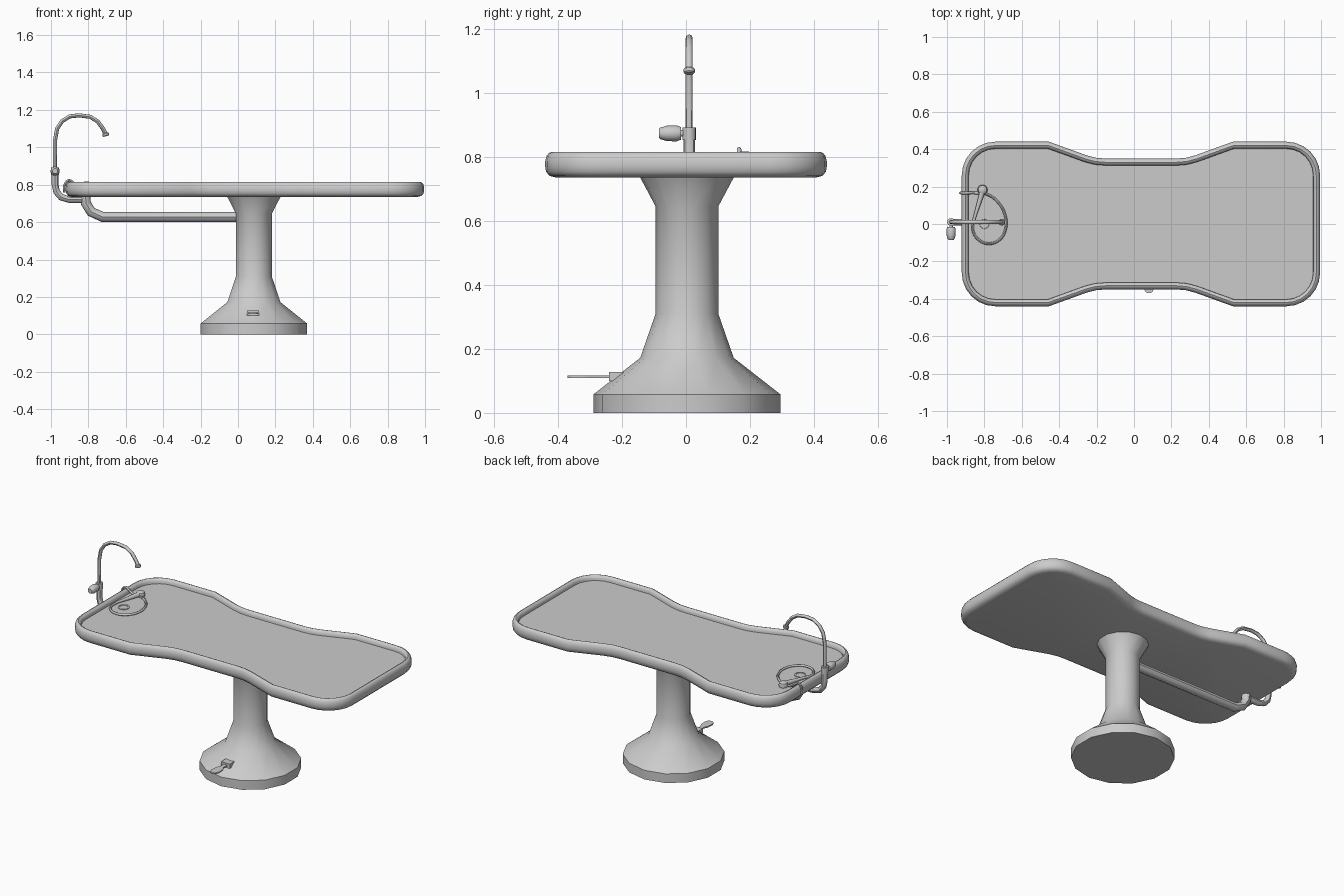
import bpy, bmesh, math
from mathutils import Vector

cube = bpy.data.objects.get("Cube")
if cube:
    bpy.data.objects.remove(cube, do_unlink=True)

GREY = 0.6
steel = bpy.data.materials.new("grey_steel")
steel.use_nodes = True
steel.diffuse_color = (GREY, GREY, GREY, 1)
steel.node_tree.nodes["Principled BSDF"].inputs["Base Color"].default_value = (GREY, GREY, GREY, 1)

CY = 0.003    # centre line of the table
PY = 0.01     # centre line of the plumbing
TAP_X = -0.978
BED_Z = 0.785


def finish(name, mesh, angle=35):
    ob = bpy.data.objects.new(name, mesh)
    bpy.context.scene.collection.objects.link(ob)
    mesh.materials.clear()
    mesh.materials.append(steel)
    bpy.ops.object.select_all(action='DESELECT')
    ob.select_set(True)
    bpy.context.view_layer.objects.active = ob
    bpy.ops.object.shade_smooth_by_angle(angle=math.radians(angle))
    return ob


def loft(name, rings, angle=35):
    """Skin a list of equal-length closed rings and cap both ends."""
    bm = bmesh.new()
    loops = [[bm.verts.new(p) for p in ring] for ring in rings]
    n = len(loops[0])
    for a, b in zip(loops, loops[1:]):
        for i in range(n):
            j = (i + 1) % n
            bm.faces.new((a[i], a[j], b[j], b[i]))
    bm.faces.new(loops[0][::-1])
    bm.faces.new(loops[-1])
    bmesh.ops.recalc_face_normals(bm, faces=bm.faces)
    mesh = bpy.data.meshes.new(name)
    bm.to_mesh(mesh)
    bm.free()
    return finish(name, mesh, angle)


def lathe(name, origin, axis, profile, sides=14):
    """Turn (radius, distance) pairs around an axis."""
    origin, axis = Vector(origin), Vector(axis).normalized()
    up = Vector((0, 1, 0)) if abs(axis.y) < 0.9 else Vector((0, 0, 1))
    u = (up - axis * up.dot(axis)).normalized()
    v = axis.cross(u)
    turns = [2 * math.pi * i / sides for i in range(sides)]
    return loft(name, [[origin + axis * d + (u * math.cos(t) + v * math.sin(t)) * r
                        for t in turns] for r, d in profile], 40)


def tube(name, points, radius, smooth=False):
    """Sweep a round section along a path."""
    cu = bpy.data.curves.new(name, 'CURVE')
    cu.dimensions = '3D'
    cu.bevel_depth = radius
    cu.bevel_resolution = 2
    cu.use_fill_caps = True
    if smooth:
        cu.resolution_u = 4
        sp = cu.splines.new('BEZIER')
        sp.bezier_points.add(len(points) - 1)
        for bp, p in zip(sp.bezier_points, points):
            bp.co = p
            bp.handle_left_type = bp.handle_right_type = 'AUTO'
    else:
        sp = cu.splines.new('POLY')
        sp.points.add(len(points) - 1)
        for sp_point, p in zip(sp.points, points):
            sp_point.co = (*p, 1)
    temp = bpy.data.objects.new(name + "_path", cu)
    bpy.context.scene.collection.objects.link(temp)
    bpy.context.view_layer.update()
    deps = bpy.context.evaluated_depsgraph_get()
    mesh = bpy.data.meshes.new_from_object(temp.evaluated_get(deps))
    bpy.data.objects.remove(temp, do_unlink=True)
    return finish(name, mesh, 45)


# Pedestal: flared foot, straight column and flared neck
lathe("pedestal", (0.085, CY, 0), (0, 0, 1),
      [(0.292, 0), (0.292, 0.058), (0.146, 0.172), (0.098, 0.31), (0.098, 0.645), (0.147, 0.737)])

# Table outline: one quarter, mirrored to four
quarter = [(0.19, 0.35), (0.24, 0.354), (0.29, 0.367), (0.492, 0.44), (0.778, 0.44)]
for i in range(1, 7):
    t = math.pi / 2 * (1 - i / 6)
    quarter.append((0.778 + 0.18 * math.cos(t), 0.26 + 0.18 * math.sin(t)))
half = quarter + [(x, -y) for x, y in reversed(quarter)]
outline = [Vector(p) for p in half + [(-x, -y) for x, y in half]]


def inset_ring(d, z):
    ring, n = [], len(outline)
    for i, p in enumerate(outline):
        a = (p - outline[i - 1]).normalized()
        b = (outline[(i + 1) % n] - p).normalized()
        na, nb = Vector((a.y, -a.x)), Vector((b.y, -b.x))
        q = p + (na + nb) * (d / (1 + na.dot(nb)))
        ring.append((q.x + 0.037, q.y + CY - 0.003, z))
    return ring


# Table tray with a rolled rim around a sunken bed
rim_profile = [(0.035, 0.735), (0.014, 0.74), (0.003, 0.753), (0, 0.77), (0, 0.785),
               (0.004, 0.802), (0.012, 0.812), (0.02, 0.815), (0.029, 0.811),
               (0.036, 0.8), (0.037, BED_Z)]
loft("table_tray", [inset_ring(d, z) for d, z in rim_profile], 40)

# Drain cover on the bed: flat ring with a raised lip
lathe("drain", (-0.8, 0.0, BED_Z - 0.003), (0, 0, 1),
      [(0.034, 0), (0.034, 0.007), (0.026, 0.007), (0.024, 0.004)], 16)

# Waste pipe from the pedestal up to the tray
tube("waste_pipe", [(0.05, PY, 0.628), (-0.725, PY, 0.628), (-0.785, PY, 0.655),
                    (-0.813, PY, 0.70), (-0.815, PY, 0.745)], 0.027)

# Tap supply, valve body and knob
tube("tap_supply", [(-0.81, PY, 0.72), (-0.9, PY, 0.72), (-0.945, PY, 0.733),
                    (-0.97, PY, 0.762), (TAP_X, PY, 0.80), (TAP_X, PY, 0.86)], 0.018)
lathe("tap_valve", (TAP_X, PY, 0.853), (0, 0, 1), [(0.021, 0), (0.021, 0.038)])
lathe("tap_stem", (TAP_X, PY, 0.873), (0, -1, 0), [(0.01, 0), (0.01, 0.04)], 10)
lathe("tap_knob", (TAP_X, PY, 0.873), (0, -1, 0),
      [(0.02, 0.026), (0.025, 0.04), (0.024, 0.07), (0.018, 0.09), (0.014, 0.095)], 12)

# Gooseneck spout and nozzle
tube("tap_spout", [(TAP_X, PY, 0.88), (TAP_X, PY, 1.04), (-0.967, PY, 1.1), (-0.94, PY, 1.14),
                   (-0.9, PY, 1.165), (-0.85, PY, 1.171), (-0.79, PY, 1.163),
                   (-0.75, PY, 1.138), (-0.722, PY, 1.1), (-0.705, PY, 1.065)], 0.011)
lathe("tap_nozzle", (-0.71, PY, 1.077), (0.3, 0, -0.95),
      [(0.014, 0), (0.018, 0.004), (0.018, 0.014), (0.014, 0.018)], 12)

# Hand shower lying on the bed
lathe("shower_handle", (-0.81, 0.175, 0.8), (-0.05, -0.165, -0.005),
      [(0.015, 0), (0.013, 0.05), (0.009, 0.12), (0.007, 0.18)], 10)
lathe("shower_head", (-0.81, 0.183, BED_Z), (0, 0, 1),
      [(0.025, 0), (0.027, 0.014), (0.023, 0.026), (0.012, 0.032)])

# Hose: loops over the bed, then hooks over the rim
hose_z = BED_Z + 0.007
tube("shower_hose",
     [(x, y, hose_z) for x, y in [(-0.86, 0.02), (-0.86, -0.04), (-0.83, -0.085), (-0.78, -0.105),
                                  (-0.72, -0.085), (-0.685, -0.02), (-0.69, 0.05),
                                  (-0.73, 0.12), (-0.79, 0.16), (-0.85, 0.166)]]
     + [(-0.878, 0.166, 0.808), (-0.903, 0.166, 0.823), (-0.924, 0.166, 0.805),
        (-0.928, 0.166, 0.758)], 0.007, True)


def plate(name, profile, z0, z1):
    """Flat part symmetric about the pedestal, from (half width, y) pairs."""
    pts = [(w, y) for w, y in profile] + [(-w, y) for w, y in reversed(profile)]
    return loft(name, [[(0.08 + x, y, z) for x, y in pts] for z in (z0, z1)])


# Foot pedal: housing and paddle lever
plate("pedal_housing", [(0.031, -0.15), (0.031, -0.24)], 0.1, 0.128)
plate("pedal_lever", [(0.012, -0.23), (0.012, -0.275), (0.025, -0.3), (0.027, -0.345),
                      (0.019, -0.363), (0.008, -0.37)], 0.109, 0.117)
